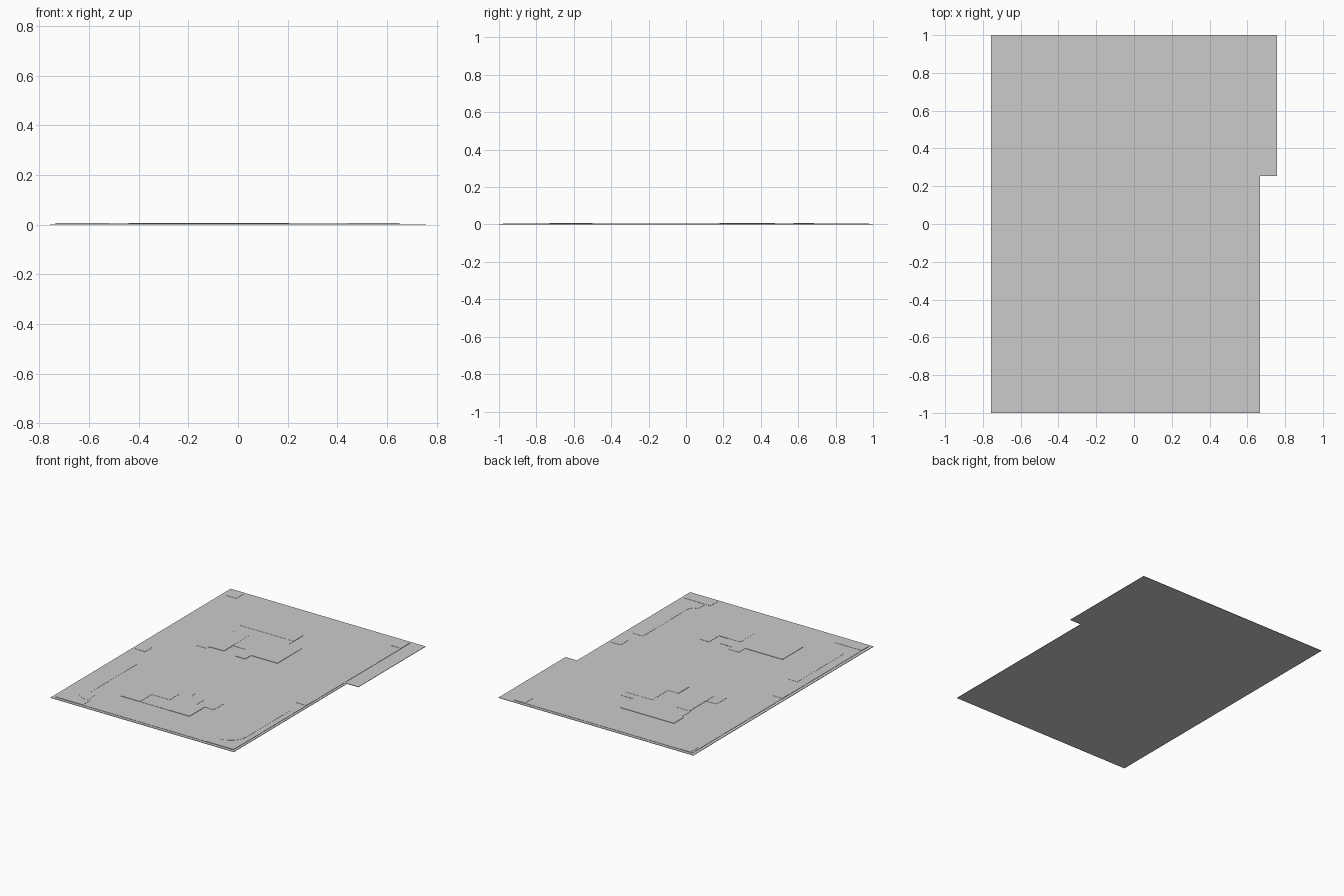
import bpy, bmesh, math

if "Cube" in bpy.data.objects:
    bpy.data.objects.remove(bpy.data.objects["Cube"])

BASE, SLAB, LOW, HIGH = 0.003, 0.005, 0.0065, 0.0075


def prism(name, pts, z0, z1):
    """Extrude a flat outline from z0 to z1."""
    bm = bmesh.new()
    face = bm.faces.new([bm.verts.new((x, y, z0)) for x, y in pts])
    ext = bmesh.ops.extrude_face_region(bm, geom=[face])
    for v in ext["geom"]:
        if isinstance(v, bmesh.types.BMVert):
            v.co.z = z1
    bmesh.ops.recalc_face_normals(bm, faces=bm.faces)
    mesh = bpy.data.meshes.new(name)
    bm.to_mesh(mesh)
    bm.free()
    ob = bpy.data.objects.new(name, mesh)
    bpy.context.collection.objects.link(ob)
    return ob


def block(name, x0, x1, y0, y1, top):
    return prism(name, [(x0, y0), (x1, y0), (x1, y1), (x0, y1)], SLAB, top)


# Ground plate with the stepped right edge
prism("ground_plate", [(-.757, -1), (.668, -1), (.668, .255), (.757, .255),
                       (.757, 1), (-.757, 1)], 0, BASE)

# Slightly raised yard
prism("yard_slab", [(-.735, -.978), (.65, -.978), (.65, .978), (-.735, .978)], BASE, SLAB)

# Corner and mid-side pads
pads = {
    "back_left": (-.72, -.64, .895, .978),
    "back_right": (.567, .65, .88, .978),
    "middle_left": (-.735, -.655, -.095, -.02),
    "middle_right": (.57, .65, -.17, -.09),
    "front_left": (-.735, -.52, -.978, -.90),
    "front_right": (.44, .65, -.978, -.90),
}
for side, r in pads.items():
    block("pad_" + side, *r, LOW)

# Rounded path bands, mirrored about the yard centre line
CX = -.03
for side, s in (("left", -1), ("right", 1)):
    arc = [math.radians(a) for a in range(0, 91, 15)]
    outer = [(CX + s * (.51 + .13 * math.cos(a)), -.77 - .13 * math.sin(a)) for a in arc]
    inner = [(CX + s * (.51 + .05 * math.cos(a)), -.77 - .05 * math.sin(a)) for a in arc]
    pts = [(CX + s * .64, -.28)] + outer + inner[::-1] + [(CX + s * .56, -.28)]
    prism("path_band_" + side, pts, SLAB, LOW - .0005)

# Back building: rooms as (x0, x1, y0, y1, top)
back_rooms = [
    (-.385, .03, .575, .685, HIGH),
    (-.37, .03, .475, .575, LOW),
    (-.07, .135, .245, .475, HIGH),
    (.03, .135, .475, .53, LOW),
    (-.25, -.07, .30, .475, LOW),
    (-.15, -.07, .18, .30, HIGH),
    (-.36, -.25, .20, .475, HIGH),
    (-.44, -.36, .17, .29, LOW),
]

# Front building rooms
front_rooms = [
    (-.40, -.25, -.73, -.50, HIGH),
    (-.25, -.03, -.73, -.60, LOW),
    (-.25, -.11, -.60, -.50, HIGH),
    (-.11, -.03, -.60, -.43, LOW),
    (-.03, .135, -.73, -.56, HIGH),
    (-.03, .07, -.56, -.47, LOW),
    (.135, .205, -.56, -.45, LOW),
]
for name, rooms in (("back_building", back_rooms), ("front_building", front_rooms)):
    for i, r in enumerate(rooms):
        block(f"{name}_room_{i + 1}", *r)
